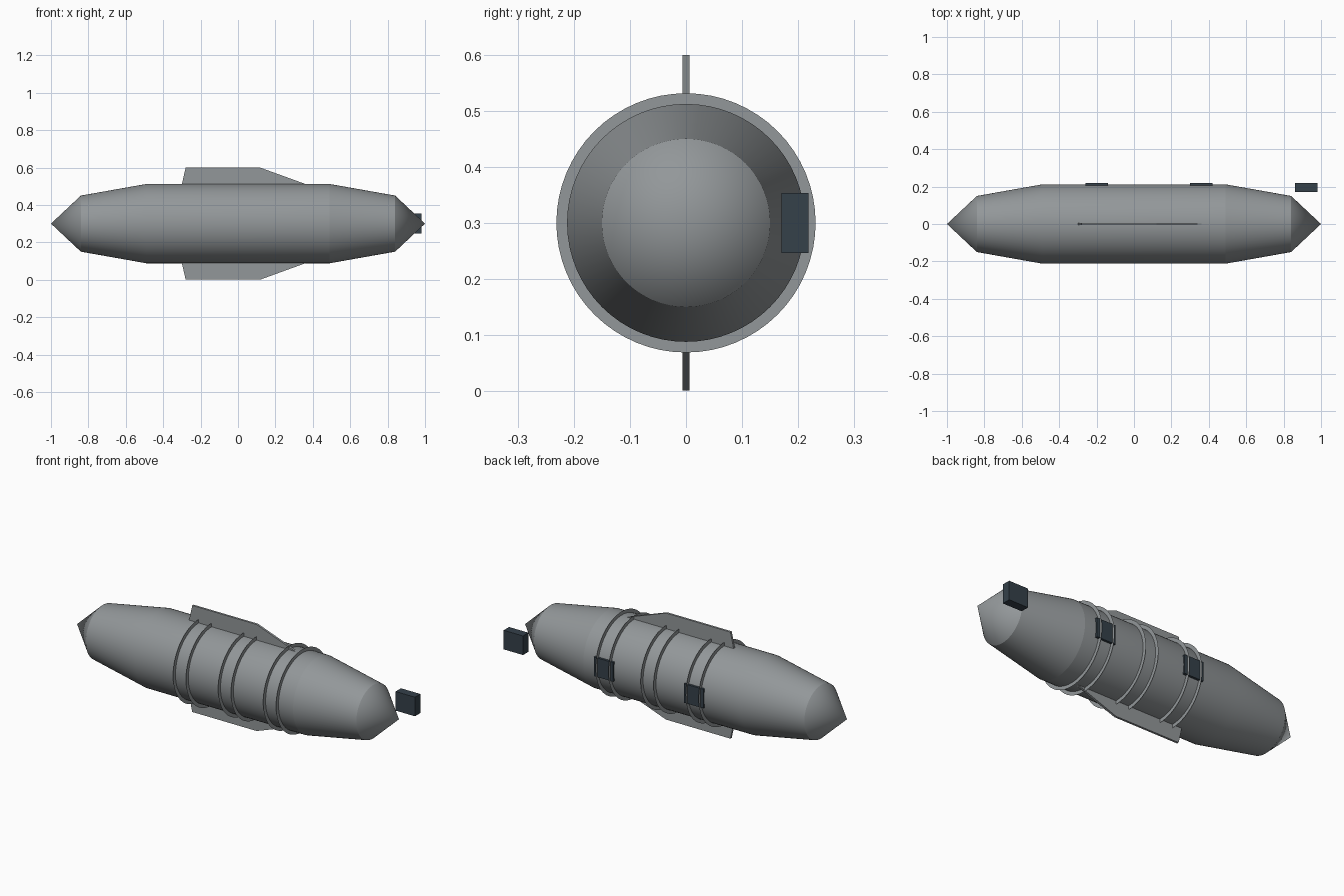
import bpy, bmesh, math
from mathutils import Matrix

if "Cube" in bpy.data.objects:
    bpy.data.objects.remove(bpy.data.objects["Cube"])

CZ = 0.30      # height of the long axis
R = 0.212      # main hull radius
SEG = 64


def material(name, rgb):
    m = bpy.data.materials.new(name)
    m.diffuse_color = (*rgb, 1)
    m.use_nodes = True
    m.node_tree.nodes["Principled BSDF"].inputs["Base Color"].default_value = m.diffuse_color
    return m


GREY = material("hull grey", (0.29, 0.31, 0.32))
DARK = material("dark slate", (0.035, 0.052, 0.068))


def finish(bm, name, mat, smooth=False):
    me = bpy.data.meshes.new(name)
    bm.to_mesh(me)
    bm.free()
    ob = bpy.data.objects.new(name, me)
    bpy.context.collection.objects.link(ob)
    me.materials.append(mat)
    if smooth:
        bpy.ops.object.select_all(action='DESELECT')
        ob.select_set(True)
        bpy.context.view_layer.objects.active = ob
        bpy.ops.object.shade_smooth_by_angle(angle=math.radians(30))
    return ob


def lathe(name, profile, inward=False):
    """Spin (x, radius) points around the long axis."""
    bm = bmesh.new()
    rings = []
    for x, r in profile:
        if r == 0:
            rings.append([bm.verts.new((x, 0, CZ))])
        else:
            rings.append([bm.verts.new((x, r * math.cos(a), CZ + r * math.sin(a)))
                          for a in (2 * math.pi * i / SEG for i in range(SEG))])
    for a, b in zip(rings, rings[1:]):
        for i in range(SEG):
            j = (i + 1) % SEG
            quad = [a[i % len(a)], a[j % len(a)], b[j % len(b)], b[i % len(b)]]
            face = bm.faces.new(list(dict.fromkeys(quad)))
            face.normal_update()
            mid = face.calc_center_median()
            out = face.normal.y * mid.y + face.normal.z * (mid.z - CZ)
            if (out < 0) != inward:
                face.normal_flip()
    return finish(bm, name, GREY, True)


# Hull: tapered tail and cylinder, then an inward-facing nose shell
lathe("hull", [(-1, 0), (-0.84, 0.15), (-0.49, R), (0.49, R)])
lathe("nose_shell", [(0.49, R), (0.84, 0.15), (1, 0)], inward=True)

# Round chamber inside the nose
bm = bmesh.new()
bmesh.ops.create_uvsphere(bm, u_segments=48, v_segments=24, radius=0.208,
                          matrix=Matrix.Translation((0.48, 0, CZ)))
bmesh.ops.reverse_faces(bm, faces=bm.faces[:])
finish(bm, "nose_chamber", GREY, True)

# Three pairs of thin flat bands around the hull
for k, x in enumerate((-0.24, -0.16, 0.04, 0.12, 0.32, 0.40)):
    bm = bmesh.new()
    inner, outer = [[bm.verts.new((x, r * math.cos(2 * math.pi * i / SEG),
                                   CZ + r * math.sin(2 * math.pi * i / SEG)))
                     for i in range(SEG)] for r in (0.21, 0.231)]
    for side in (0, 1):
        if side:   # second skin so the band shows from both ends
            inner, outer = [[bm.verts.new((x - 0.002, v.co.y, v.co.z)) for v in ring]
                            for ring in (inner, outer)]
        for i in range(SEG):
            j = (i + 1) % SEG
            f = bm.faces.new((inner[i], outer[i], outer[j], inner[j]))
            f.normal_update()
            if (f.normal.x > 0) == bool(side):
                f.normal_flip()
    finish(bm, f"hull_band_{k + 1}", GREY)

# Upper and lower fins
for name, s in (("upper_fin", 1), ("lower_fin", -1)):
    bm = bmesh.new()
    outline = [(-0.305, 0.19), (-0.28, 0.299), (0.12, 0.299), (0.36, 0.212), (0.36, 0.19)]
    face = bm.faces.new([bm.verts.new((x, -0.006, CZ + s * h)) for x, h in outline])
    ext = bmesh.ops.extrude_face_region(bm, geom=[face])
    bmesh.ops.translate(bm, vec=(0, 0.012, 0),
                        verts=[v for v in ext["geom"] if isinstance(v, bmesh.types.BMVert)])
    bmesh.ops.recalc_face_normals(bm, faces=bm.faces[:])
    finish(bm, name, GREY)

# Side blocks: two set in the hull, one beside the nose
for name, x in (("rear_block", -0.20), ("front_block", 0.36), ("nose_block", 0.92)):
    bm = bmesh.new()
    bmesh.ops.create_cube(bm, size=1, matrix=Matrix.Translation((x, 0.194, CZ))
                          @ Matrix.Diagonal((0.12, 0.048, 0.107, 1)))
    finish(bm, name, DARK)
